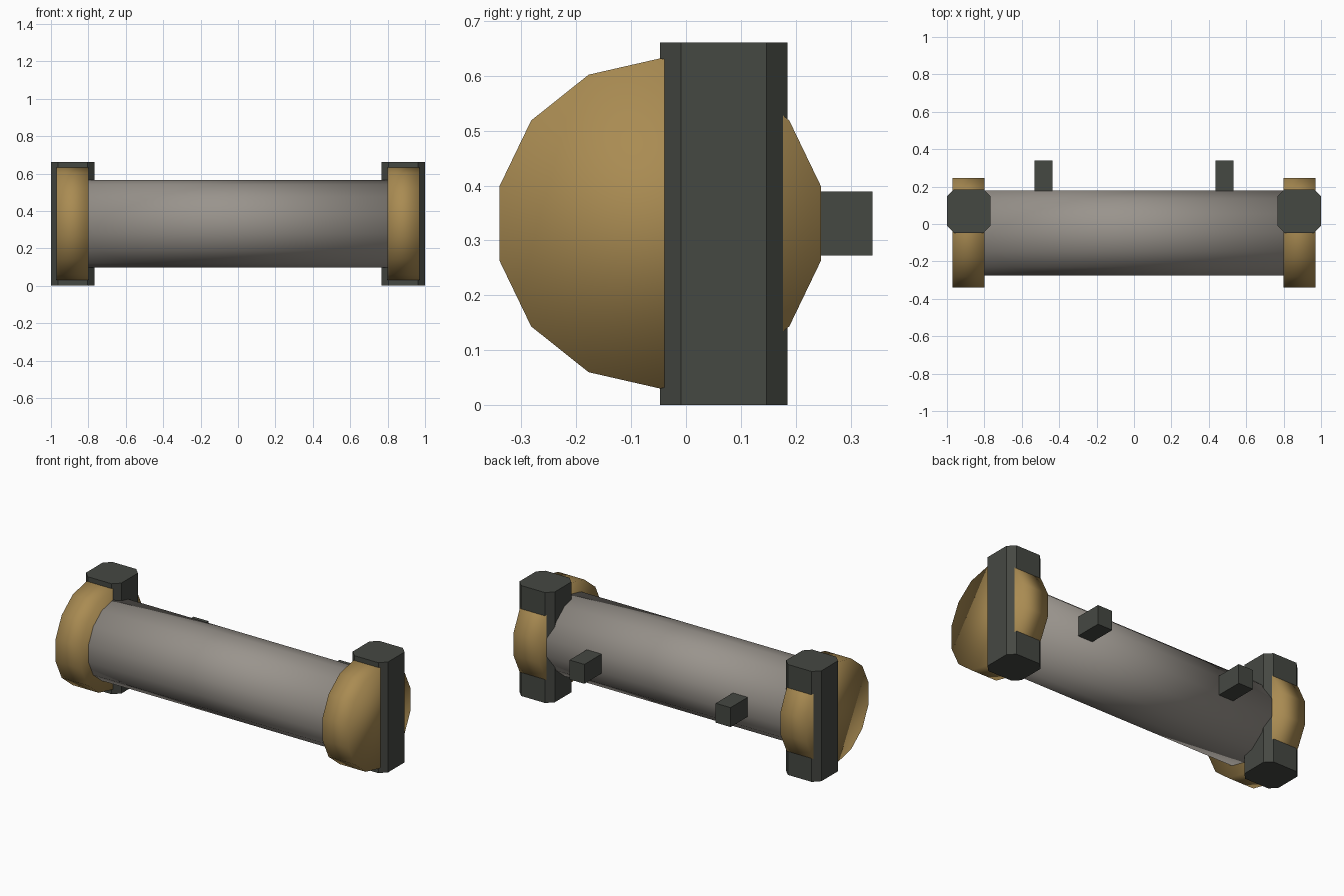
import bpy, bmesh, math

if "Cube" in bpy.data.objects:
    bpy.data.objects.remove(bpy.data.objects["Cube"])

CY, CZ = -0.047, 0.331  # axis of the tube


def material(name, rgb):
    m = bpy.data.materials.new(name)
    m.diffuse_color = (*rgb, 1)
    m.use_nodes = True
    m.node_tree.nodes["Principled BSDF"].inputs["Base Color"].default_value = m.diffuse_color
    return m


DARK = material("dark_metal", (0.06, 0.065, 0.055))
BRASS = material("brass", (0.40, 0.26, 0.085))
GREY = material("warm_grey", (0.32, 0.295, 0.265))


def prism(name, ring, offset, mat, smooth=False):
    """Extrude a closed ring of points along offset into a solid."""
    bm = bmesh.new()
    face = bm.faces.new([bm.verts.new(p) for p in ring])
    out = bmesh.ops.extrude_face_region(bm, geom=[face], use_keep_orig=True)
    moved = [v for v in out["geom"] if isinstance(v, bmesh.types.BMVert)]
    bmesh.ops.translate(bm, vec=offset, verts=moved)
    bmesh.ops.recalc_face_normals(bm, faces=bm.faces)
    for f in bm.faces:
        f.smooth = smooth
    mesh = bpy.data.meshes.new(name)
    bm.to_mesh(mesh)
    bm.free()
    mesh.materials.append(mat)
    obj = bpy.data.objects.new(name, mesh)
    bpy.context.collection.objects.link(obj)
    return obj


def drum(name, x0, x1, radius, mat):
    """14-sided cylinder lying along x with a corner pointing up."""
    ring = [(x0, CY + radius * math.sin(a), CZ + radius * math.cos(a))
            for a in (2 * math.pi * i / 14 for i in range(14))]
    return prism(name, ring, (x1 - x0, 0, 0), mat, smooth=True)


def block(name, x0, x1, y0, y1, z0, z1, mat, c=0.0):
    """Upright block, with vertical corners cut by c."""
    if c:
        ring = [(x0 + c, y0), (x1 - c, y0), (x1, y0 + c), (x1, y1 - c),
                (x1 - c, y1), (x0 + c, y1), (x0, y1 - c), (x0, y0 + c)]
    else:
        ring = [(x0, y0), (x1, y0), (x1, y1), (x0, y1)]
    return prism(name, [(x, y, z0) for x, y in ring], (0, 0, z1 - z0), mat)


# Main tube
drum("tube", -0.80, 0.80, 0.233, GREY)

for side, s in (("left", -1), ("right", 1)):
    # Brass end cap
    drum(side + "_end_cap", *sorted((s * 0.798, s * 0.97)), 0.301, BRASS)
    # Chamfered upright post through the cap
    block(side + "_post", *sorted((s * 0.766, s * 1.0)),
          -0.047, 0.185, 0.0, 0.661, DARK, c=0.038)
    # Rear mounting peg
    block(side + "_mounting_peg", s * 0.484 - 0.049, s * 0.484 + 0.049,
          0.16, 0.34, 0.273, 0.389, DARK)
